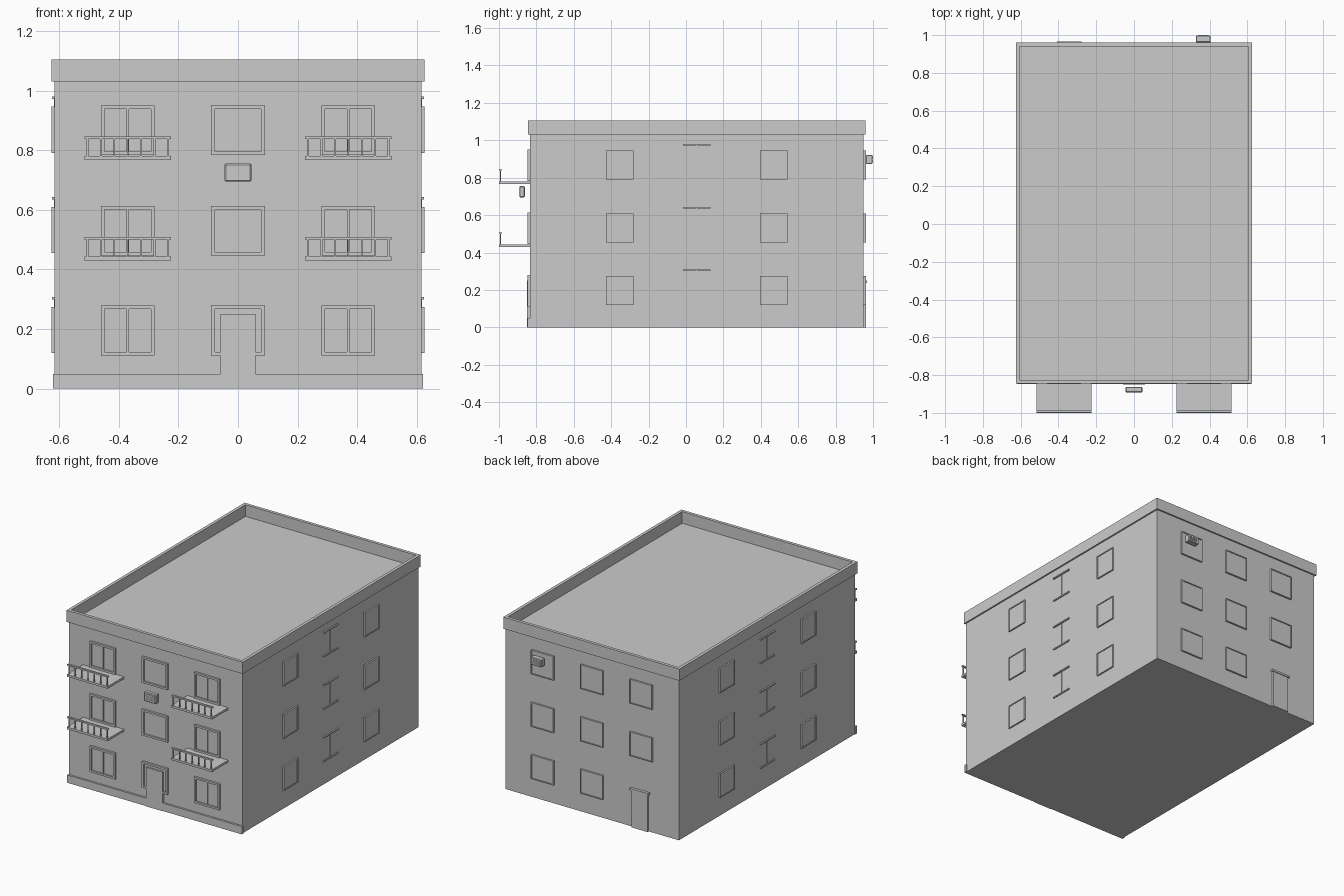
import bpy, bmesh
from mathutils import Matrix, Vector

if "Cube" in bpy.data.objects:
    bpy.data.objects.remove(bpy.data.objects["Cube"])

XW, YF, YB, ROOF = 0.615, -0.835, 0.95, 1.03   # wall half width, front, back, wall top
FLOORS = (0.195, 0.53, 0.867)                   # window centre heights


def add_boxes(name, boxes, bevel=0.0):
    """One object from boxes given as (x0, x1, y0, y1, z0, z1)."""
    bm = bmesh.new()
    for x0, x1, y0, y1, z0, z1 in boxes:
        m = Matrix.Translation(((x0 + x1) / 2, (y0 + y1) / 2, (z0 + z1) / 2)) @ \
            Matrix.Diagonal((x1 - x0, y1 - y0, z1 - z0, 1))
        bmesh.ops.create_cube(bm, size=1, matrix=m)
    me = bpy.data.meshes.new(name)
    bm.to_mesh(me)
    bm.free()
    ob = bpy.data.objects.new(name, me)
    bpy.context.collection.objects.link(ob)
    if bevel:
        mod = ob.modifiers.new("bevel", 'BEVEL')
        mod.width, mod.segments = bevel, 1
    return ob


def wall_box(side, u0, u1, z0, z1, d0, d1):
    """Box on a wall: u runs along the wall, d is distance outward."""
    if side == 'front':
        return (u0, u1, YF - d1, YF - d0, z0, z1)
    if side == 'back':
        return (u0, u1, YB + d0, YB + d1, z0, z1)
    if side == 'right':
        return (XW + d0, XW + d1, u0, u1, z0, z1)
    return (-XW - d1, -XW - d0, u0, u1, z0, z1)


def window(name, side, u, z, w, h, t, depth, glass, mullion=False):
    a, b, c, d = u - w / 2, u + w / 2, z - h / 2, z + h / 2
    parts = [(a, a + t, c, d), (b - t, b, c, d),
             (a + t, b - t, c, c + t), (a + t, b - t, d - t, d)]
    boxes = [wall_box(side, *p, -0.004, depth) for p in parts]
    if mullion:
        boxes.append(wall_box(side, u - 0.004, u + 0.004, c + t, d - t, -0.004, depth * 0.7))
    add_boxes(name + "_frame", boxes)
    add_boxes(name + "_pane", [wall_box(side, a + t, b - t, c + t, d - t, -0.004, glass)])


# Main block, with the flat roof as its top
add_boxes("building_walls", [(-XW, XW, YF, YB, 0, ROOF)])

# Parapet ring around the roof
px, pf, pb, pt = 0.625, -0.845, 0.96, 0.02
add_boxes("parapet", [
    (-px, px, pf, pf + pt, ROOF, 1.105), (-px, px, pb - pt, pb, ROOF, 1.105),
    (-px, -px + pt, pf + pt, pb - pt, ROOF, 1.105),
    (px - pt, px, pf + pt, pb - pt, ROOF, 1.105)])

# Front plinth strip
add_boxes("front_plinth", [(-0.62, 0.62, YF - 0.012, YF + 0.006, 0, 0.05)])

# Windows on every floor
for i, z in enumerate(FLOORS):
    for j, x in enumerate((-0.37, 0, 0.37)):
        window(f"front_window_{i}_{j}", 'front', x, z, 0.18, 0.167, 0.012, 0.013, 0.003, x != 0)
    for j, x in enumerate((-0.35, 0, 0.35)):
        if i or j:                                # the back door takes one bay
            window(f"back_window_{i}_{j}", 'back', x, z + 0.002, 0.16, 0.155, 0.006, 0.012, 0.008)
    for side in ('left', 'right'):
        for j, y in enumerate((-0.355, 0.47)):
            window(f"{side}_window_{i}_{j}", side, y, z + 0.002, 0.147, 0.155, 0.006, 0.010, 0.006)
        # Middle bay: lintel, sill and central mullion
        add_boxes(f"{side}_middle_trim_{i}", [
            wall_box(side, -0.015, 0.13, z + 0.105, z + 0.113, -0.004, 0.009),
            wall_box(side, -0.015, 0.13, z - 0.048, z - 0.040, -0.004, 0.007),
            wall_box(side, 0.054, 0.060, z - 0.040, z + 0.105, -0.004, 0.003)])

# Front and back doors
add_boxes("front_door", [wall_box('front', -0.058, 0.058, 0, 0.25, -0.004, 0.015)])
add_boxes("back_door", [wall_box('back', -0.40, -0.285, 0, 0.237, -0.004, 0.012),
                        wall_box('back', -0.408, -0.277, 0.237, 0.25, -0.004, 0.017)])

# Balconies: slab, top rail and seven balusters
for i, z in enumerate((0.43, 0.767)):
    for side, cx in (("left", -0.37), ("right", 0.37)):
        x0, x1 = cx - 0.145, cx + 0.145
        add_boxes(f"balcony_slab_{side}_{i}", [(x0, x1, -1.0, YF, z, z + 0.014)])
        boxes = [(x0, x1, -0.998, -0.986, z + 0.07, z + 0.079)]
        for k in range(7):
            c = x0 + 0.010 + k * 0.27 / 6
            boxes.append((c - 0.003, c + 0.003, -0.995, -0.989, z + 0.014, z + 0.07))
        add_boxes(f"balcony_railing_{side}_{i}", boxes)


# Air conditioning units with a raised grille
def air_unit(name, x0, x1, y0, y1, z0, z1, out):
    add_boxes(name, [(x0, x1, y0, y1, z0, z1)], 0.004)
    face = y0 if out < 0 else y1
    ya, yb = sorted((face - out * 0.002, face + out * 0.002))
    n = 4
    add_boxes(name + "_grille", [
        (x0 + 0.012, x1 - 0.012, ya, yb, z, z + 0.004)
        for z in (z0 + 0.012 + k * (z1 - z0 - 0.028) / (n - 1) for k in range(n))])


air_unit("front_air_unit", -0.045, 0.045, -0.891, -0.862, 0.695, 0.755, -1)
air_unit("back_air_unit", 0.327, 0.406, 0.962, 0.998, 0.873, 0.922, 1)
